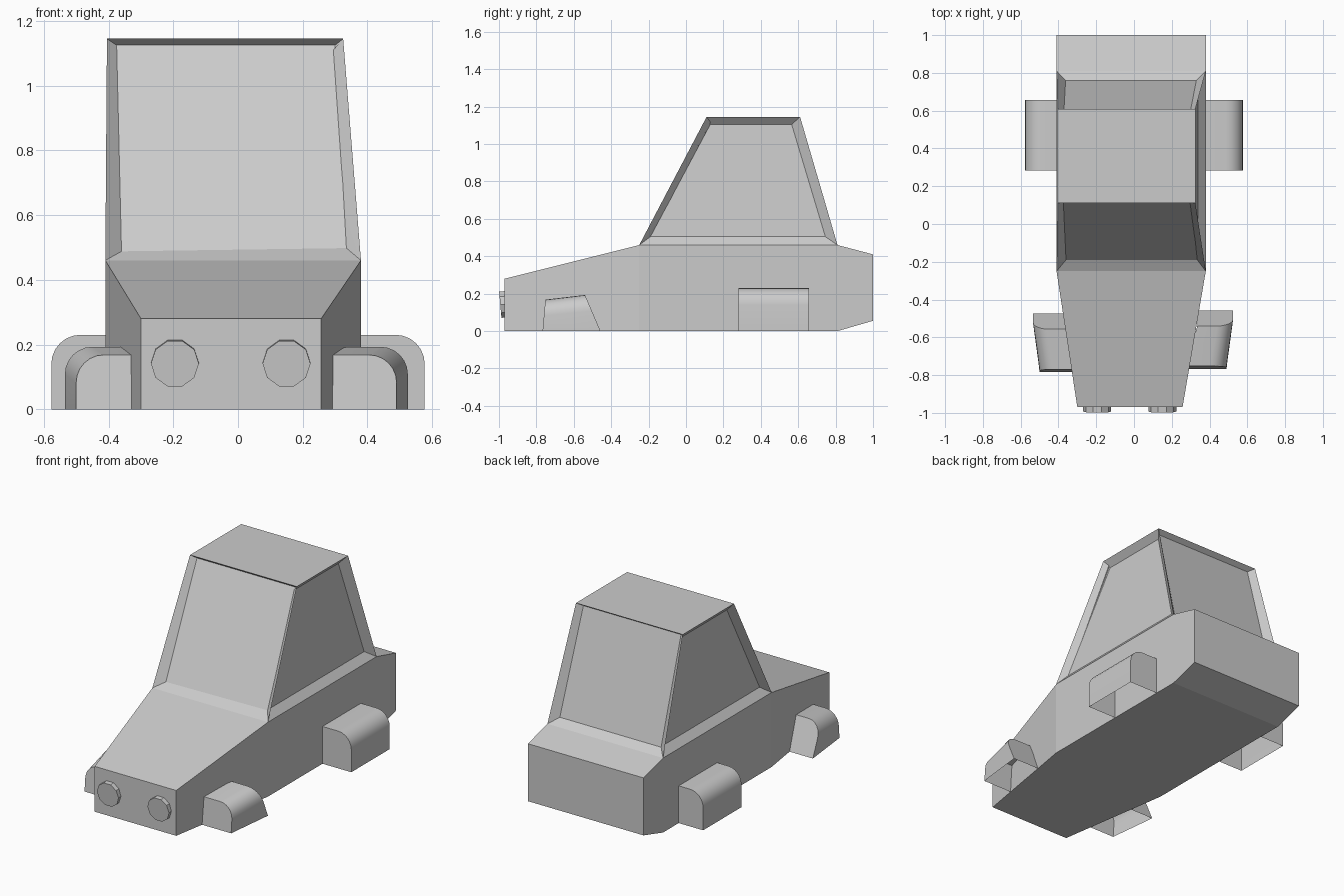
import bpy, bmesh
from math import sin, cos, pi, radians
from mathutils import Matrix

if "Cube" in bpy.data.objects:
    bpy.data.objects.remove(bpy.data.objects["Cube"])


def make(name, verts, faces):
    me = bpy.data.meshes.new(name)
    me.from_pydata(verts, [], faces)
    bm = bmesh.new()
    bm.from_mesh(me)
    bmesh.ops.recalc_face_normals(bm, faces=bm.faces)
    bm.to_mesh(me)
    bm.free()
    ob = bpy.data.objects.new(name, me)
    bpy.context.collection.objects.link(ob)
    return ob


XL, XR = -0.41, 0.38

# Body: box sections from nose to tail (y, left, right, bottom, top)
sections = [(-0.97, -0.30, 0.257, 0, 0.28), (-0.25, XL, XR, 0, 0.46),
            (0.81, XL, XR, 0, 0.46), (1.0, XL, XR, 0.055, 0.41)]
verts, faces = [], [(0, 1, 2, 3), (12, 13, 14, 15)]
for y, l, r, b, t in sections:
    verts += [(l, y, b), (r, y, b), (r, y, t), (l, y, t)]
for s in range(3):
    for i in range(4):
        if s == 1 and i == 2:      # opening under the cabin
            continue
        j = (i + 1) % 4
        faces.append((4*s + i, 4*s + j, 4*s + 4 + j, 4*s + 4 + i))
make("body", verts, faces)

# Cabin: tapered box, each side with a recessed window panel
base = [(XL, -0.25, 0.46), (XR, -0.25, 0.46), (XR, 0.81, 0.46), (XL, 0.81, 0.46)]
roof = [(-0.405, 0.11, 1.145), (0.325, 0.11, 1.145),
        (0.325, 0.61, 1.145), (-0.405, 0.61, 1.145)]
windows = [
    [(-0.36, -0.19, 0.488), (0.335, -0.19, 0.498), (0.30, 0.135, 1.125), (-0.375, 0.135, 1.125)],
    [(0.34, -0.19, 0.505), (0.34, 0.745, 0.505), (0.29, 0.565, 1.105), (0.29, 0.13, 1.105)],
    [(0.33, 0.76, 0.495), (-0.362, 0.76, 0.495), (-0.372, 0.58, 1.125), (0.295, 0.58, 1.125)],
    [(-0.37, 0.745, 0.505), (-0.37, -0.19, 0.505), (-0.37, 0.13, 1.105), (-0.37, 0.565, 1.105)],
]
verts, faces = base + roof, [(4, 5, 6, 7)]
for k, win in enumerate(windows):
    n = (k + 1) % 4
    outer = (k, n, n + 4, k + 4)
    inner = tuple(range(len(verts), len(verts) + 4))
    verts += win
    faces.append(inner)
    for i in range(4):
        j = (i + 1) % 4
        faces.append((outer[i], outer[j], inner[j], inner[i]))
make("cabin", verts, faces)


# Wheel arches: rounded open-bottomed shells lofted between two end profiles
# end = (inner x, outer x, height, radius, y at bottom, y at top)
def arch(name, side, front, rear, dx=0, dy=0, n=6):
    verts = []
    for xi, xo, h, r, yb, yt in (front, rear):
        pts = [(xi, 0), (xi, h)]
        for i in range(n + 1):
            a = pi / 2 * (1 - i / n)
            pts.append((xo - r + r * cos(a), h - r + r * sin(a)))
        pts.append((xo, 0))
        verts += [(side * x + dx, yb + (yt - yb) * z / h + dy, z) for x, z in pts]
    m = len(verts) // 2
    faces = [tuple(range(m)), tuple(range(m, 2 * m))]
    faces += [(i, i + 1, m + i + 1, m + i) for i in range(1, m - 1)]
    ob = make(name, verts, faces)
    bpy.context.view_layer.objects.active = ob
    ob.select_set(True)
    bpy.ops.object.shade_smooth_by_angle(angle=radians(35))
    ob.select_set(False)


for side, label in ((-1, "left"), (1, "right")):
    dy = 0.005 if side > 0 else -0.012
    arch(f"front_wheel_arch_{label}", side,
         (0.28, 0.495, 0.168, 0.085, -0.772, -0.757),
         (0.34, 0.53, 0.193, 0.085, -0.462, -0.545), dx=-0.005, dy=dy)
    arch(f"rear_wheel_arch_{label}", side,
         (0.36, 0.577, 0.23, 0.09, 0.282, 0.282),
         (0.36, 0.577, 0.23, 0.09, 0.657, 0.657))

# Headlamps: ten-sided discs, tilted slightly downward
for x, label in ((-0.195, "left"), (0.15, "right")):
    me = bpy.data.meshes.new("headlamp")
    bm = bmesh.new()
    bmesh.ops.create_cone(bm, cap_ends=True, segments=10, radius1=0.074,
                          radius2=0.074, depth=0.05,
                          matrix=Matrix.Translation((x, -0.968, 0.143))
                          @ Matrix.Rotation(radians(95), 4, 'X')
                          @ Matrix.Rotation(radians(18), 4, 'Z'))
    bm.to_mesh(me)
    bm.free()
    bpy.context.collection.objects.link(bpy.data.objects.new(f"headlamp_{label}", me))
